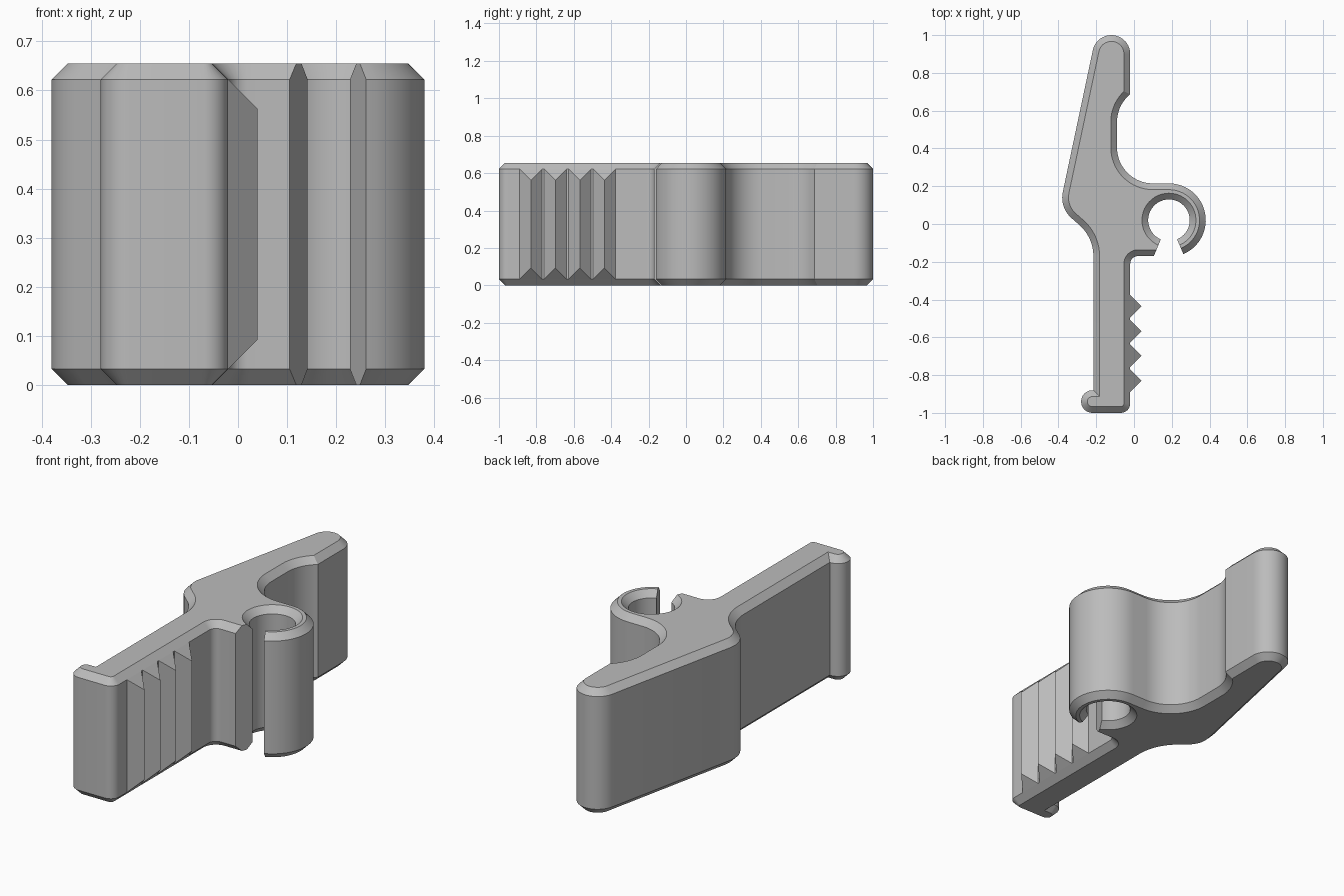
import bpy, bmesh, math
from mathutils import Vector

if "Cube" in bpy.data.objects:
    bpy.data.objects.remove(bpy.data.objects["Cube"])

H, C = 0.655, 0.033          # overall height and edge chamfer
HOLE = (0.185, 0.02)         # centre of the snap clip

grey = bpy.data.materials.new("plain grey")
grey.diffuse_color = (0.5, 0.5, 0.5, 1)
grey.use_nodes = True
grey.node_tree.nodes["Principled BSDF"].inputs["Base Color"].default_value = grey.diffuse_color


def arc(centre, r, a0, a1, n):
    """Points on an arc, angles in degrees."""
    return [(centre[0] + r * math.cos(math.radians(a0 + (a1 - a0) * i / n)),
             centre[1] + r * math.sin(math.radians(a0 + (a1 - a0) * i / n)))
            for i in range(n + 1)]


def make_object(name, bm):
    bmesh.ops.recalc_face_normals(bm, faces=bm.faces)
    mesh = bpy.data.meshes.new(name)
    bm.to_mesh(mesh)
    bm.free()
    mesh.materials.append(grey)
    ob = bpy.data.objects.new(name, mesh)
    bpy.context.collection.objects.link(ob)
    bpy.ops.object.select_all(action='DESELECT')
    ob.select_set(True)
    bpy.context.view_layer.objects.active = ob
    bpy.ops.object.shade_smooth_by_angle(angle=math.radians(25))
    return ob


def inset(points, flat_edges):
    """Move each edge inward by the chamfer, except the flat ones."""
    n = len(points)
    normals, dist = [], []
    for i in range(n):
        e = (points[(i + 1) % n] - points[i]).normalized()
        normals.append(Vector((-e.y, e.x)))
        dist.append(0.0 if i in flat_edges else C)
    result = []
    for i in range(n):
        a, b, da, db = normals[i - 1], normals[i], dist[i - 1], dist[i]
        det = a.x * b.y - a.y * b.x
        if abs(det) < 1e-3:
            v = b * db
        else:
            v = Vector(((da * b.y - db * a.y) / det, (db * a.x - da * b.x) / det))
        result.append(points[i] + v)
    return result


# Outline, counter-clockwise: lower grip and inner corner
outline = arc((-0.07, -0.95), 0.05, -90, 0, 8)
outline += arc((0.02, -0.21), 0.04, 180, 90, 8)
outline += [(0.105, -0.17)]
# snap clip: hole, then outer wall
flat = {len(outline) - 1}
outline += arc(HOLE, 0.11, -113, -427, 40)
flat.add(len(outline) - 1)
outline += arc(HOLE, 0.195, -67, 90, 24)
# finger recess
outline += arc((0.10, 0.405), 0.19, -90, -180, 16)
outline += arc((0.10, 0.54), 0.19, 180, 129.2, 9)
# upper lever with rounded tip and shoulder
outline += arc((-0.12, 0.90), 0.10, 0, 167.7, 20)
outline += arc((-0.235, 0.14), 0.145, 167.7, 228, 10)
outline += arc((-0.435, -0.17), 0.22, 48, 0, 10)
# rounded bead at the foot of the grip
outline += arc((-0.22, -0.94), 0.06, 85, 270, 18)
outline = [Vector(p) for p in outline]
inner = inset(outline, flat)

# Lever body: extruded outline with chamfered rims
bm = bmesh.new()
rings = [[bm.verts.new((p.x, p.y, z)) for p in pts] for pts, z in
         ((inner, 0), (outline, C), (outline, H - C), (inner, H))]
n = len(outline)
for lo, hi in zip(rings, rings[1:]):
    for i in range(n):
        j = (i + 1) % n
        bm.faces.new((lo[i], lo[j], hi[j], hi[i]))
bm.faces.new(rings[0][::-1])
bm.faces.new(rings[-1])
bmesh.ops.remove_doubles(bm, verts=bm.verts, dist=1e-5)
make_object("lever_body", bm)

# Grip teeth: wedges whose ends continue the rim chamfer
for k in range(4):
    y = -0.436 - 0.131 * k
    bm = bmesh.new()
    lo, hi = [[bm.verts.new(p) for p in (
        (-0.02, y - 0.06, zb), (0.04, y, zt), (-0.02, y + 0.06, zb))]
        for zb, zt in ((C, C + 0.06), (H - C, H - C - 0.06))]
    bm.faces.new(lo[::-1])
    bm.faces.new(hi)
    for i in range(3):
        j = (i + 1) % 3
        bm.faces.new((lo[i], lo[j], hi[j], hi[i]))
    make_object(f"grip_tooth_{k + 1}", bm)
